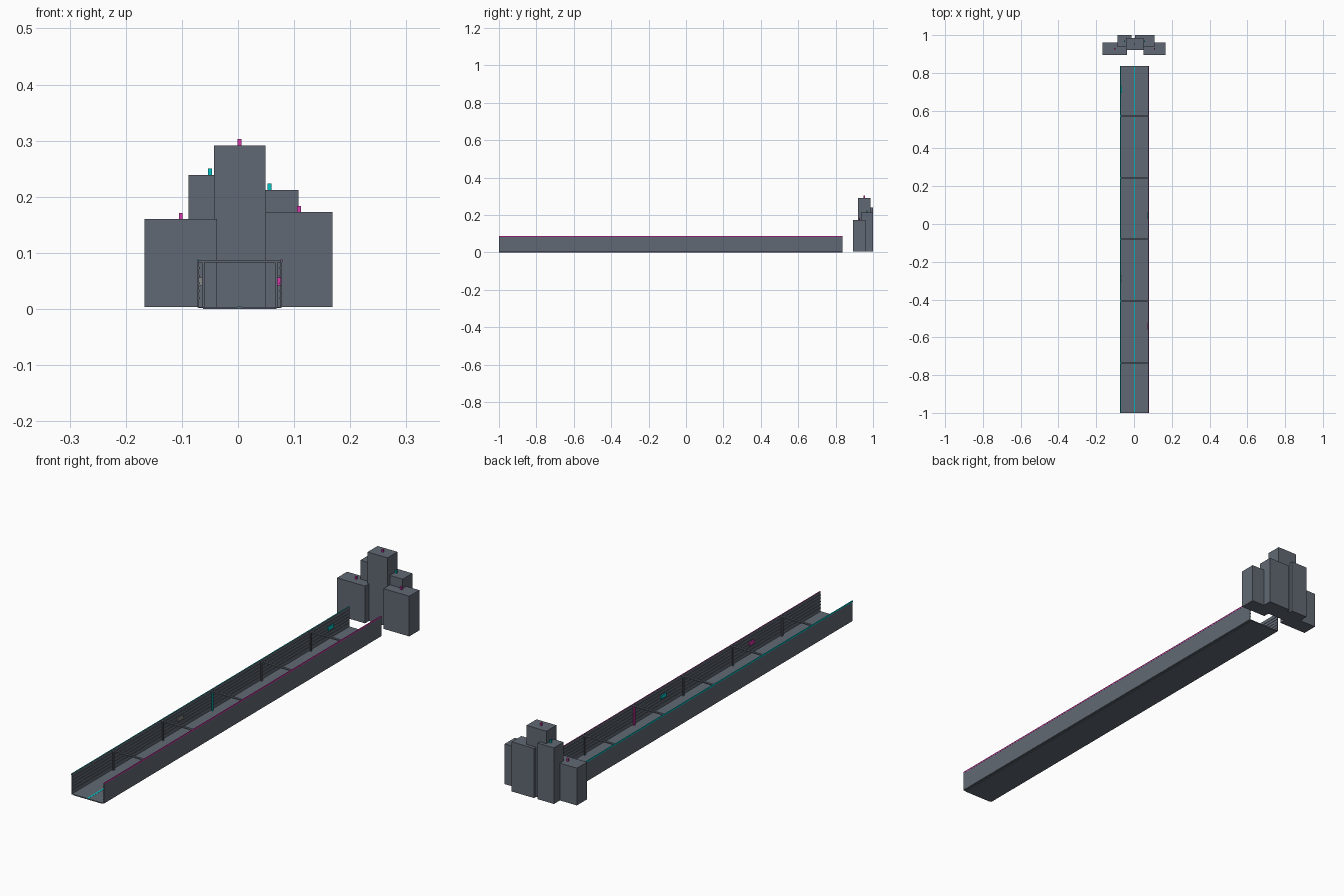
import bpy

cube = bpy.data.objects.get("Cube")
if cube:
    bpy.data.objects.remove(cube, do_unlink=True)


def make_material(name, colour):
    mat = bpy.data.materials.new(name)
    mat.use_nodes = True
    mat.diffuse_color = (*colour, 1)
    bsdf = next(n for n in mat.node_tree.nodes if n.type == 'BSDF_PRINCIPLED')
    bsdf.inputs["Base Color"].default_value = (*colour, 1)
    bsdf.inputs["Roughness"].default_value = 0.7
    return mat


grey = make_material("slate grey", (0.12, 0.141, 0.172))
pale = make_material("pale grey", (0.25, 0.25, 0.24))
cyan = make_material("neon cyan", (0.0, 0.56, 0.58))
magenta = make_material("neon magenta", (0.68, 0.04, 0.41))


def box(name, x, y, z, mat=grey):
    """Axis-aligned box from (low, high) ranges."""
    ranges = (x, y, z)
    bpy.ops.mesh.primitive_cube_add(size=1, location=[(a + b) / 2 for a, b in ranges])
    obj = bpy.context.object
    obj.name = name
    obj.scale = [abs(b - a) for a, b in ranges]
    bpy.ops.object.transform_apply(location=False, rotation=False, scale=True)
    obj.data.materials.append(mat)
    return obj


def span(centre, width):
    return centre - width / 2, centre + width / 2


MID = 0.003             # corridor centre line
HALF = 0.0755           # corridor half width
LENGTH = (-1.0, 0.837)
BASE, TOP = 0.004, 0.0875
FRAMES = [-0.734 + i * 0.3265 for i in range(5)]

# Floor with its central light line
box("floor_base", span(MID, 0.131), LENGTH, (0, 0.003))
box("floor", span(MID, 0.148), LENGTH, (0.002, BASE))
box("floor_light_line", span(MID, 0.007), LENGTH, (0.003, BASE + 0.0006), cyan)

# Walls, horizontal ribs, outer edge lights and posts on both sides
for side, label, glow, lit_frame in ((-1, "right", cyan, 2), (1, "left", magenta, 3)):
    def across(outer, inner):
        a, b = MID + side * (HALF - outer), MID + side * (HALF - inner)
        return min(a, b), max(a, b)

    box(f"{label}_wall", across(0, 0.003), LENGTH, (0.003, TOP))
    box(f"{label}_edge_light", across(-0.0005, 0.0025), LENGTH, (0.083, TOP + 0.0008), glow)
    for i in range(5):
        box(f"{label}_wall_rib_{i + 1}", across(0.002, 0.0045), LENGTH,
            span(0.019 + i * 0.0135, 0.003))
    for i, y in enumerate(FRAMES):
        box(f"{label}_post_{i + 1}", across(0.0085, 0.0125), span(y, 0.009),
            (0.003, 0.084), glow if i == lit_frame else grey)

    # Small wall panels
    panels = ((0.71, cyan), (-0.287, pale)) if side < 0 else ((-0.54, magenta), (0.045, cyan))
    for i, (y, mat) in enumerate(panels):
        box(f"{label}_wall_panel_{i + 1}", across(0.002, 0.008), span(y, 0.035),
            (0.042, 0.056), mat)

# Cross beams between the wall tops
for i, y in enumerate(FRAMES):
    box(f"cross_beam_{i + 1}", span(MID, 0.147), span(y, 0.009), (0.083, TOP))

# Tower cluster, each tower with a roof beacon
towers = (
    ("centre_tower", (-0.043, 0.049), (0.920, 0.986), 0.2915, magenta),
    ("front_right_tower", (-0.167, -0.037), (0.894, 0.961), 0.160, magenta),
    ("front_left_tower", (0.049, 0.168), (0.894, 0.961), 0.1725, magenta),
    ("back_right_tower", (-0.088, -0.012), (0.936, 1.0), 0.239, cyan),
    ("back_left_tower", (0.004, 0.108), (0.936, 1.0), 0.212, cyan),
)
for name, x, y, height, glow in towers:
    box(name, x, y, (BASE, height))
    box(f"{name}_beacon", span(sum(x) / 2, 0.007), span(sum(y) / 2, 0.007),
        (height, height + 0.0115), glow)
